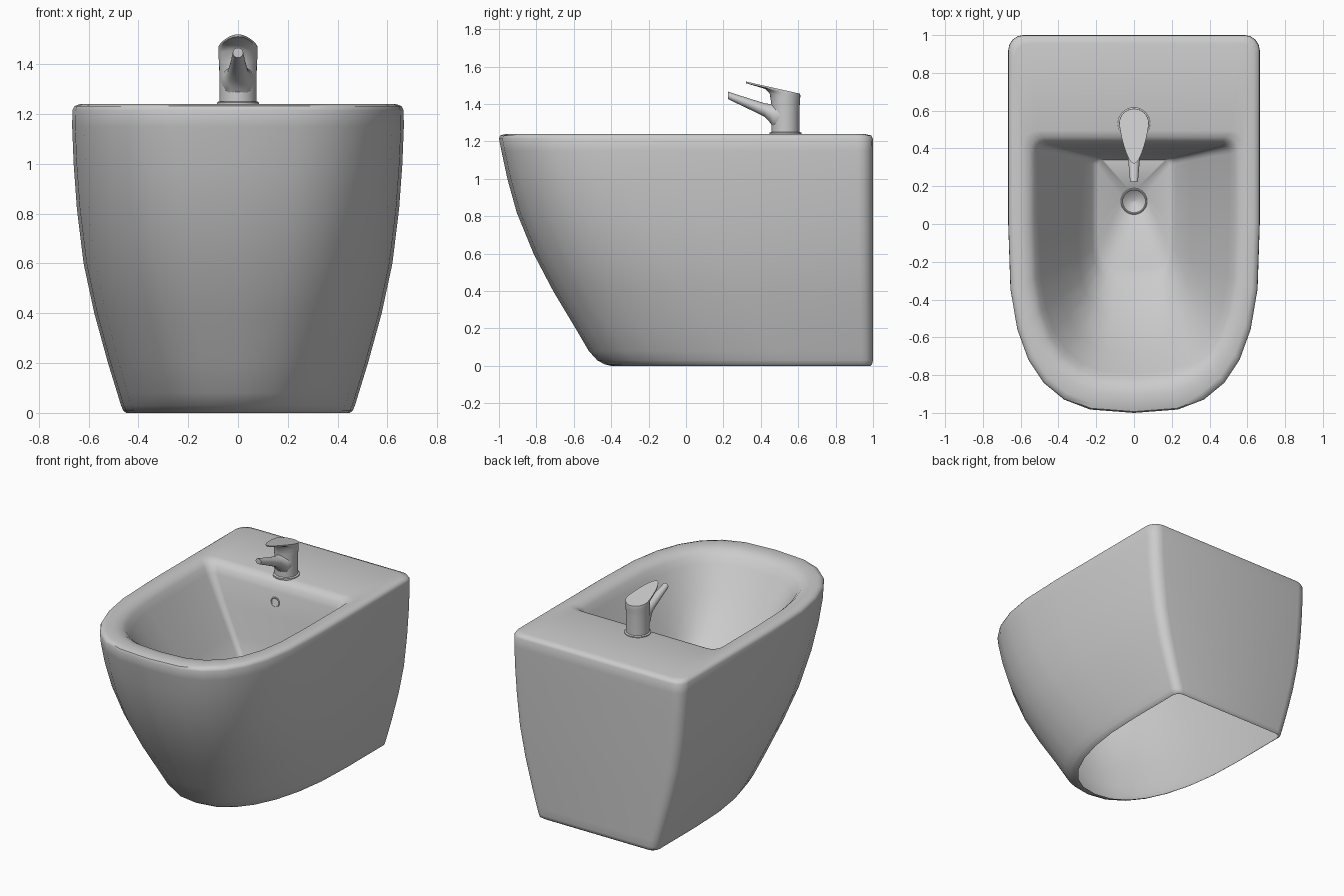
import bpy, bmesh, math
from math import sin, cos, pi

if "Cube" in bpy.data.objects:
    bpy.data.objects.remove(bpy.data.objects["Cube"])


def loft(name, rings, angle=40, open_start=False):
    """Skin a list of equal-length point rings and cap the ends."""
    bm = bmesh.new()
    vs = [[bm.verts.new(p) for p in r] for r in rings]
    n = len(rings[0])
    for a, b in zip(vs, vs[1:]):
        for i in range(n):
            j = (i + 1) % n
            bm.faces.new((a[i], a[j], b[j], b[i]))
    bm.faces.new(vs[-1])
    if not open_start:
        bm.faces.new(vs[0][::-1])
        bmesh.ops.recalc_face_normals(bm, faces=bm.faces)
    me = bpy.data.meshes.new(name)
    bm.to_mesh(me)
    bm.free()
    ob = bpy.data.objects.new(name, me)
    bpy.context.collection.objects.link(ob)
    smooth(ob, angle)
    return ob


def smooth(ob, angle=40):
    bpy.ops.object.select_all(action='DESELECT')
    ob.select_set(True)
    bpy.context.view_layer.objects.active = ob
    bpy.ops.object.shade_smooth_by_angle(angle=math.radians(angle))


def outline(z, w, yf, yb, r, n=2.85, ys=0.0):
    """D-shaped ring: superellipse nose from ys forward, straight sides, rounded back corners."""
    half = []
    for k in range(8):                       # nose, from the tip to the side
        t = pi / 2 * (1 - k / 7)
        half.append((w * max(cos(t), 0) ** (2 / n) if k else 0,
                     ys + (yf - ys) * max(sin(t), 0) ** (2 / n)))
    for k in range(5):                       # back corner
        t = pi / 2 * k / 4
        half.append((w - r + r * cos(t), yb - r + r * sin(t)))
    pts = half + [(-x, y) for x, y in half[:0:-1]]
    return [(x, y, z) for x, y in pts]


def circle(r, z, cy=0.0, n=32, start=0.0):
    return [(r * cos(start + 2 * pi * i / n), cy + r * sin(start + 2 * pi * i / n), z)
            for i in range(n)]


# Ceramic body: open foot, outside wall, rolled rim, basin, drain cup
body = [outline(*a) for a in [
    (0.0, .448, -.40, .985, .05, 2.3, .55), (.008, .46, -.435, .995, .05, 2.3, .55),
    (.03, .47, -.475, 1, .06, 2.3, .52), (.08, .485, -.52, 1, .06, 2.35, .48),
    (.2, .522, -.59, 1, .065, 2.4, .4), (.4, .577, -.71, 1, .07, 2.5, .28),
    (.6, .62, -.815, 1, .075, 2.6, .17), (.82, .647, -.905, 1, .08, 2.7, .08),
    (1.0, .66, -.955, 1, .08, 2.8, .03), (1.15, .666, -.987, 1, .08),
    (1.215, .665, -1, .999, .08), (1.232, .657, -.993, .99, .08),
    (1.24, .635, -.965, .955, .08),
    (1.24, .59, -.905, .495, .08), (1.23, .553, -.86, .46, .07),
    (1.205, .528, -.825, .435, .06), (1.16, .503, -.79, .42, .05),
    (1.0, .415, -.68, .398, .04, 2.9), (.8, .30, -.49, .37, .035, 3.2),
    (.66, .222, -.30, .35, .03, 3.6), (.63, .19, -.235, .34, .03, 4)]]
body += [circle(r, z, .12, 25, -pi / 2) for r, z in
         ((.064, .63), (.057, .622), (.004, .595))]
loft("bidet_body", body, 50, open_start=True)


# Trim rings of the drain and of the overflow hole in the back basin wall
def ring(name, loc, big, small, tilt=0.0):
    bpy.ops.mesh.primitive_torus_add(location=loc, rotation=(tilt, 0, 0), major_radius=big,
                                     minor_radius=small, major_segments=32, minor_segments=8)
    bpy.context.object.name = name
    smooth(bpy.context.object)


ring("drain_ring", (0, .12, .63), .064, .006)
ring("overflow_ring", (0, .41, 1.09), .03, .005, pi / 2)

# Tap: base flange and column
CY = .532
loft("tap_base", [circle(r, z, CY) for r, z in ((.085, 1.235), (.085, 1.246), (.08, 1.25))])
loft("tap_column", [circle(r, z, CY) for r, z in ((.074, 1.245), (.074, 1.34), (.076, 1.395))])


# Tap spout: ellipses tapering forward and up
def section(y, zc, hw, hh):
    return [(hw * cos(2 * pi * i / 20), y, zc + hh * sin(2 * pi * i / 20)) for i in range(20)]


loft("tap_spout", [section(*s) for s in [
    (.51, 1.34, .07, .075), (.47, 1.335, .06, .066), (.45, 1.35, .05, .05),
    (.42, 1.368, .041, .036), (.33, 1.404, .03, .028), (.225, 1.446, .021, .02)]])


# Tap lever: round cap growing into a tilted teardrop plate
def teardrop(r, length, drop):
    pts = []
    for x, y, _ in circle(1, 0):
        s = max(-y, 0)
        px = r * x * (1 - .3 * s * length / .21)
        py = CY + (y * r if y > 0 else -s * max(length, r))
        pts.append((px, py, 1.455 + (.61 - py) * .225 - drop))
    return pts


loft("tap_lever", [circle(.076, 1.392, CY), circle(.077, 1.41, CY),
                   teardrop(.078, .085, .034), teardrop(.079, .11, .016),
                   teardrop(.079, .21, .009), teardrop(.078, .212, 0)])
